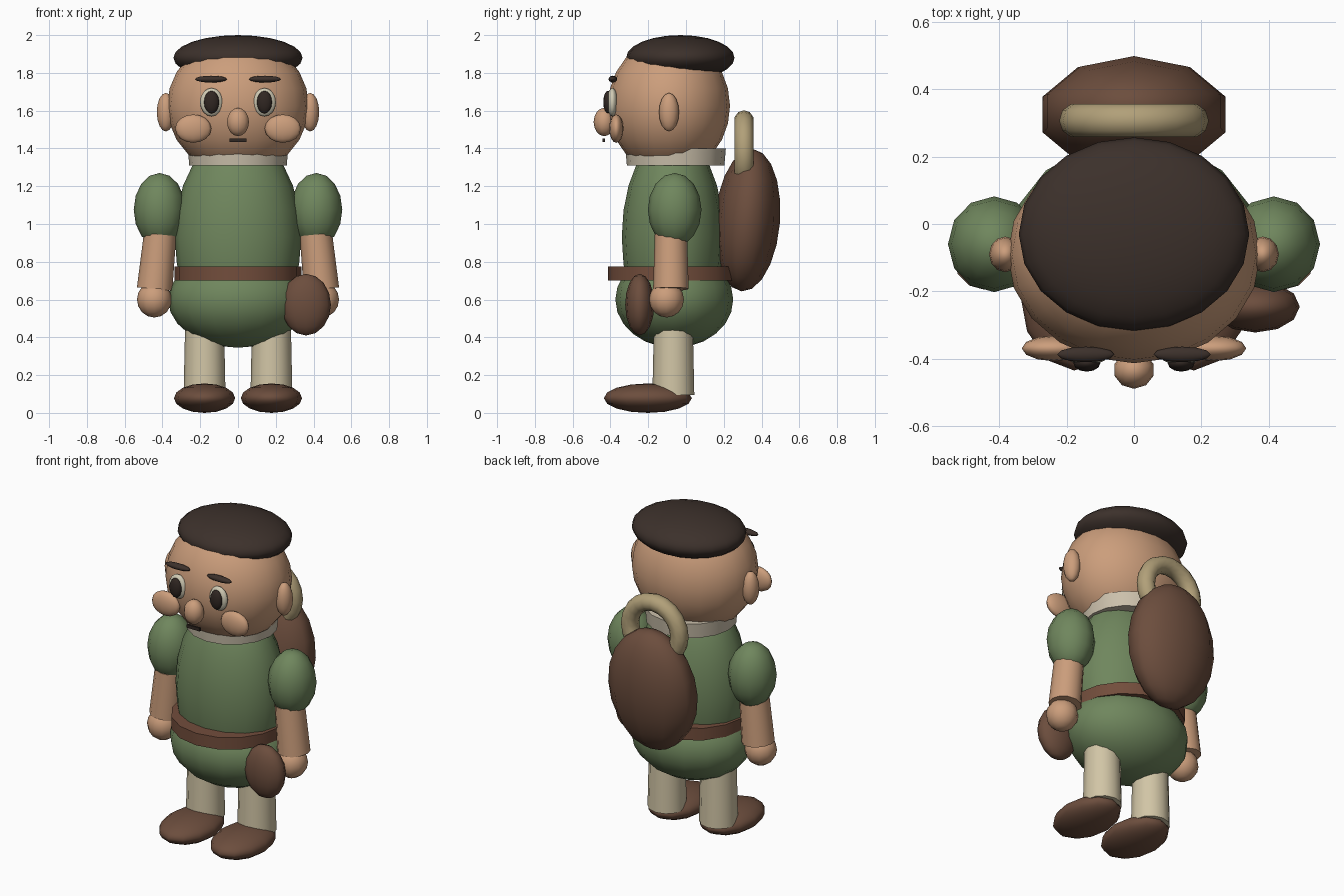
import bpy
import math

cube = bpy.data.objects.get("Cube")
if cube:
    bpy.data.objects.remove(cube, do_unlink=True)


def material(name, rgb):
    m = bpy.data.materials.new(name)
    m.use_nodes = True
    m.diffuse_color = (*rgb, 1)
    m.node_tree.nodes["Principled BSDF"].inputs["Base Color"].default_value = (*rgb, 1)
    return m


skin = material("skin", (0.60, 0.34, 0.20))
green = material("green_cloth", (0.16, 0.24, 0.11))
brown = material("brown_leather", (0.15, 0.075, 0.047))
belt_brown = material("belt_brown", (0.17, 0.075, 0.045))
dark = material("dark_hair", (0.045, 0.030, 0.024))
cream = material("cream_cloth", (0.64, 0.56, 0.38))
tan = material("tan_strap", (0.44, 0.35, 0.19))
collar_white = material("collar_linen", (0.60, 0.53, 0.41))
eye_white = material("eye_white", (0.64, 0.60, 0.46))
black = material("pupil_black", (0.030, 0.020, 0.016))


def finish(name, mat, rot=(0, 0, 0), angle=None):
    """Name, colour, turn and shade the active object."""
    ob = bpy.context.object
    ob.name = name
    ob.data.materials.append(mat)
    ob.rotation_euler = rot
    if angle is None:
        bpy.ops.object.shade_smooth()
    else:
        bpy.ops.object.shade_smooth_by_angle(angle=math.radians(angle))
    return ob


def ball(name, mat, loc, radii, seg=12, rings=8, rot=(0, 0, 0)):
    bpy.ops.mesh.primitive_uv_sphere_add(segments=seg, ring_count=rings, location=loc)
    bpy.context.object.scale = radii
    return finish(name, mat, rot)


def drum(name, mat, loc, bottom, top, height, seg=16, rot=(0, 0, 0)):
    bpy.ops.mesh.primitive_cone_add(vertices=seg, radius1=bottom, radius2=top,
                                    depth=height, location=loc)
    return finish(name, mat, rot, 46)


# Head and hair
ball("head", skin, (0, -0.09, 1.625), (0.375, 0.323, 0.36), 20, 12)
ball("hair_cap", dark, (0, -0.03, 1.88), (0.342, 0.287, 0.12), 20, 12)
ball("nose", skin, (0, -0.433, 1.54), (0.061, 0.056, 0.075), 10, 8)
bpy.ops.mesh.primitive_cube_add(size=1, location=(0, -0.436, 1.443))
bpy.context.object.scale = (0.09, 0.012, 0.02)
finish("mouth", black, angle=30)

# Body, collar and belt
ball("torso", green, (0, -0.07, 0.93), (0.335, 0.27, 0.55), 16, 12)
ball("hips", green, (0, -0.062, 0.60), (0.37, 0.312, 0.255), 16, 12)
drum("belt", belt_brown, (0, -0.075, 0.738), 0.337, 0.337, 0.075)
drum("collar", collar_white, (0, -0.055, 1.355), 0.258, 0.266, 0.09)

# Backpack, carrying loop and hip pouch
ball("backpack", brown, (0, 0.325, 1.02), (0.285, 0.173, 0.378), 10, 10, (-0.08, 0, 0))
bpy.ops.mesh.primitive_torus_add(major_segments=20, minor_segments=10, major_radius=0.17,
                                 minor_radius=0.052, location=(0, 0.307, 1.38))
finish("backpack_loop", tan, (math.pi / 2, 0, 0))
ball("hip_pouch", brown, (0.36, -0.245, 0.573), (0.132, 0.077, 0.163), 12, 8)

# Paired parts: the left side is +x
for side, s in (("left", 1), ("right", -1)):
    ball(side + "_eye", eye_white, (s * 0.14, -0.39, 1.645), (0.061, 0.03, 0.075))
    ball(side + "_pupil", black, (s * 0.14, -0.413, 1.645), (0.04, 0.025, 0.06))
    ball(side + "_brow", dark, (s * 0.143, -0.387, 1.767), (0.085, 0.023, 0.018))
    ball(side + "_cheek", skin, (s * 0.237, -0.369, 1.505), (0.096, 0.038, 0.075))
    ball(side + "_ear", skin, (s * 0.382, -0.09, 1.592), (0.048, 0.053, 0.102))
    ball(side + "_sleeve", green, (s * 0.415, -0.06, 1.075), (0.137, 0.142, 0.195))
    drum(side + "_forearm", skin, (s * 0.427, -0.08, 0.80), 0.094, 0.086, 0.29, 12,
         (0, -s * 0.1, 0))
    ball(side + "_hand", skin, (s * 0.443, -0.103, 0.60), (0.092, 0.092, 0.095))
    drum(side + "_leg", cream, (s * 0.177, -0.067, 0.28), 0.111, 0.103, 0.37, 12)
    ball(side + "_shoe", brown, (s * 0.177, -0.202, 0.078), (0.162, 0.233, 0.078))
